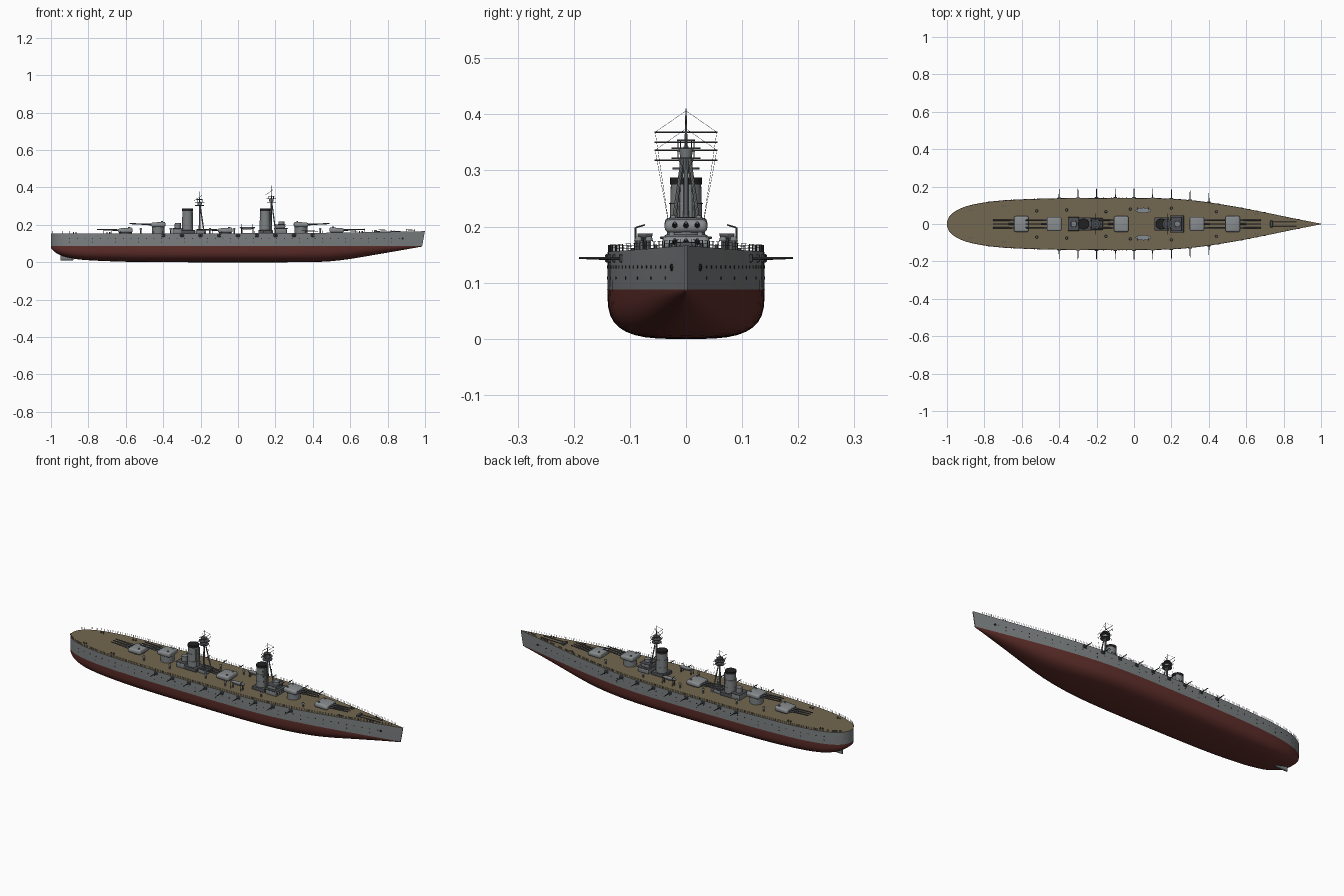
import bpy, bmesh, math
from mathutils import Vector, Matrix

if "Cube" in bpy.data.objects:
    bpy.data.objects.remove(bpy.data.objects["Cube"])


def mat(name, r, g, b):
    m = bpy.data.materials.new(name)
    m.diffuse_color = (r, g, b, 1)
    m.use_nodes = True
    m.node_tree.nodes["Principled BSDF"].inputs["Base Color"].default_value = m.diffuse_color
    return m


GREY = mat("hull grey", 0.2, 0.215, 0.22)
LIGHT = mat("turret grey", 0.25, 0.265, 0.275)
DARK = mat("dark grey", 0.075, 0.08, 0.088)
BLACK = mat("soot black", 0.015, 0.015, 0.016)
RED = mat("antifouling red", 0.115, 0.028, 0.024)
WOOD = mat("deck wood", 0.17, 0.135, 0.08)


def finish(bm, name, *mats):
    bmesh.ops.recalc_face_normals(bm, faces=bm.faces)
    me = bpy.data.meshes.new(name)
    bm.to_mesh(me)
    bm.free()
    for m in mats:
        me.materials.append(m)
    ob = bpy.data.objects.new(name, me)
    bpy.context.collection.objects.link(ob)
    bpy.ops.object.select_all(action='DESELECT')
    ob.select_set(True)
    bpy.context.view_layer.objects.active = ob
    bpy.ops.object.shade_smooth_by_angle(angle=math.radians(35))
    return ob


def box(bm, lo, hi, bevel=0.0, seg=2):
    lo, hi = Vector(lo), Vector(hi)
    M = Matrix.Translation((lo + hi) / 2) @ Matrix.Diagonal((*(hi - lo), 1))
    vs = bmesh.ops.create_cube(bm, size=1, matrix=M)["verts"]
    if bevel:
        es = list({e for v in vs for e in v.link_edges})
        bmesh.ops.bevel(bm, geom=es, offset=bevel, segments=seg, affect='EDGES', profile=0.5)


def rod(bm, a, b, r1, r2=None, n=6):
    a, b = Vector(a), Vector(b)
    d = b - a
    M = Matrix.Translation((a + b) / 2) @ d.to_track_quat('Z', 'Y').to_matrix().to_4x4()
    bmesh.ops.create_cone(bm, cap_ends=True, segments=n, radius1=r1,
                          radius2=r1 if r2 is None else r2, depth=d.length, matrix=M)


def disc(bm, x, y, z0, z1, r1, r2=None, n=24):
    rod(bm, (x, y, z0), (x, y, z1), r1, r2, n)


def curve(pts):
    # smooth function through a few (x, value) points
    def slope(i):
        a, b = pts[max(i - 1, 0)], pts[min(i + 1, len(pts) - 1)]
        return (b[1] - a[1]) / (b[0] - a[0])

    def f(x):
        i = 0
        while i < len(pts) - 2 and x > pts[i + 1][0]:
            i += 1
        (x0, y0), (x1, y1) = pts[i], pts[i + 1]
        h = x1 - x0
        t = min(max((x - x0) / h, 0), 1)
        return (y0 * (1 + 2 * t) * (1 - t) ** 2 + y1 * t * t * (3 - 2 * t)
                + slope(i) * h * t * (1 - t) ** 2 - slope(i + 1) * h * t * t * (1 - t))
    return f


beam = curve([(-1, .012), (-.99, .036), (-.97, .058), (-.93, .082), (-.87, .102), (-.75, .122),
              (-.55, .134), (-.3, .139), (.1, .139), (.3, .128), (.5, .1), (.7, .062), (.985, .002)])
keel = curve([(-1, .075), (-.98, .055), (-.94, .034), (-.86, .016), (-.7, .006), (-.5, .001),
              (.4, .001), (.55, .011), (.75, .043), (.985, .084)])
sheer = curve([(-1, .155), (0, .155), (.5, .158), (.985, .166)])
WL = 0.088

# hull: lofted sections, red below the waterline, wooden deck on top
bm = bmesh.new()
xs = [-1, -.997, -.99, -.98, -.97, -.95, -.93, -.9, -.87] + [-.83 + i * .055 for i in range(33)] + [.985]
rings = []
for x in xs:
    hb, k, top = beam(x), keel(x), sheer(x)
    n = 3.3 - 1.3 * min(max((x - .3) / .6, 0), 1)
    half = [(hb * .995, top), (hb, WL)]
    for i in range(1, 10):
        a = math.pi / 2 * i / 9
        half.append((hb * max(math.cos(a), 0) ** (2 / n) if i < 9 else 0,
                     WL - (WL - k) * math.sin(a) ** (2 / n)))
    loop = half + [(-y, z) for y, z in reversed(half[:-1])]
    rake = .014 * min(max((x - .85) / .135, 0), 1)
    rings.append([bm.verts.new((x + rake * max(z - WL, 0) / .078, y, z)) for y, z in loop])
for r, s in zip(rings, rings[1:]):
    for j in range(len(r)):
        q = (j + 1) % len(r)
        f = bm.faces.new((r[j], r[q], s[q], s[j]))
        f.material_index = 2 if q == 0 else (0 if j in (0, len(r) - 2) else 1)
for r in (rings[0], rings[-1]):
    bm.faces.new([r[0], r[1], r[-2], r[-1]])
    bm.faces.new(r[1:-1]).material_index = 1
finish(bm, "hull", GREY, RED, WOOD)

# rudder
bm = bmesh.new()
box(bm, (-.95, -.004, .01), (-.88, .004, .06), .002, 1)
finish(bm, "rudder", GREY)

# portholes, hawse holes and hull casemate guns
ports, guns, mounts = bmesh.new(), bmesh.new(), bmesh.new()
for s in (-1, 1):
    for i in range(44):
        x = -.9 + i * .041
        for z in ((.128,) if i % 3 else (.128, .108)):
            y = beam(x) * (.9975 if z > .12 else .999)
            rod(ports, (x, s * (y - .003), z), (x, s * (y + .0008), z), .0028, n=8)
    y = beam(.88)
    rod(ports, (.88, s * (y - .003), .127), (.88, s * (y + .003), .127), .006, n=10)
    for i in range(9):
        x = -.4 + .1 * i
        y = beam(x)
        box(mounts, (x - .01, min(s * (y - .008), s * (y + .004)), .136),
            (x + .01, max(s * (y - .008), s * (y + .004)), .151), .002, 1)
        rod(guns, (x, s * y, .143), (x, s * (y + .05), .144), .0028, .0018, 8)
finish(ports, "portholes", BLACK)
finish(mounts, "casemate_mounts", DARK)
finish(guns, "casemate_guns", DARK)

# deck railing: posts and two wires
bm = bmesh.new()
rx = [-.99, -.97, -.94] + [-.9 + i * .045 for i in range(42)]
for s in (-1, 1):
    pts = [Vector((x, s * beam(x) * .985, sheer(x))) for x in rx]
    for p in pts:
        rod(bm, p, p + Vector((0, 0, .012)), .0008, n=4)
    for p, q in zip(pts, pts[1:]):
        for h in (.006, .0115):
            up = Vector((0, 0, h))
            rod(bm, p + up, q + up, .0004, n=3)
finish(bm, "deck_railing", DARK)


# triple gun turrets (x, base height, facing, half width)
def turret(name, x, z, d, w):
    b = bmesh.new()
    disc(b, x, 0, .15, z + .004, .034, n=32)
    finish(b, name + "_barbette", GREY)
    b = bmesh.new()
    box(b, (x - .039, -w, z), (x + .039, w, z + .027), .009, 3)
    for v in b.verts:  # roof slopes down toward the guns
        if v.co.z > z + .015:
            v.co.z -= max(d * (v.co.x - x), 0) * .12
    disc(b, x - d * .02, w * .6, z + .025, z + .031, .005, n=12)
    disc(b, x - d * .02, -w * .6, z + .025, z + .031, .005, n=12)
    finish(b, name + "_house", LIGHT)
    b = bmesh.new()
    for y in (-.02, 0, .02):
        rod(b, (x + d * .034, y, z + .013), (x + d * .07, y, z + .0145), .0052, .0045, 12)
        rod(b, (x + d * .07, y, z + .0145), (x + d * .152, y, z + .0175), .004, .0027, 12)
    finish(b, name + "_guns", DARK)


turret("fore_turret", .528, .159, 1, .042)
turret("fore_upper_turret", .337, .189, 1, .038)
turret("middle_turret", -.068, .158, -1, .042)
turret("aft_upper_turret", -.427, .189, -1, .038)
turret("aft_turret", -.602, .158, -1, .042)

# funnels with soot caps, base casings and steam pipes
for name, x in (("fore", .145), ("aft", -.27)):
    b = bmesh.new()
    disc(b, x, 0, .15, .277, .031, .027, 32)
    for z in (.2, .24):
        disc(b, x, 0, z, z + .002, .0305, n=32)
    for s in (-1, 1):
        rod(b, (x + .028, s * .014, .15), (x + .026, s * .013, .27), .003, n=8)
    finish(b, name + "_funnel", GREY)
    b = bmesh.new()
    disc(b, x, 0, .275, .287, .0285, n=32)
    finish(b, name + "_funnel_cap", BLACK)
    b = bmesh.new()
    box(b, (x - .036, -.036, .15), (x + .042, .036, .172), .004)
    finish(b, name + "_funnel_casing", DARK)

# bridge and aft control house
b = bmesh.new()
box(b, (.195, -.043, .15), (.262, .043, .178), .005)
box(b, (.2, -.034, .182), (.252, .034, .2), .004)
box(b, (-.35, -.035, .15), (-.298, .035, .18), .005)
box(b, (-.225, -.028, .15), (-.17, .028, .172), .004)
finish(b, "bridge_houses", GREY)
b = bmesh.new()
box(b, (.192, -.046, .178), (.266, .046, .182), .001, 1)
box(b, (.197, -.038, .2), (.256, .038, .203), .001, 1)
box(b, (-.353, -.037, .18), (-.295, .037, .183), .001, 1)
box(b, (-.228, -.031, .172), (-.167, .031, .175), .001, 1)
finish(b, "bridge_decks", DARK)
b = bmesh.new()
disc(b, .232, 0, .2, .217, .017, .016)
disc(b, -.322, 0, .18, .209, .017, .016)
finish(b, "conning_towers", GREY)
b = bmesh.new()
for i in range(-2, 3):
    rod(b, (.25, i * .012, .192), (.2528, i * .012, .192), .003, n=8)
    rod(b, (.26, i * .016, .167), (.2628, i * .016, .167), .004, n=10)
finish(b, "bridge_windows", BLACK)


# tripod masts with fighting tops, yards and rigging
def mast(name, x, top, plat):
    b = bmesh.new()
    rod(b, (x, 0, .15), (x, 0, plat), .0055, .004, 10)
    rod(b, (x, 0, plat), (x, 0, top), .0028, .001, 8)
    for s in (-1, 1):
        rod(b, (x + .025, s * .03, .15), (x, s * .004, plat - .005), .0035, .003, 8)
    disc(b, x, 0, plat - .022, plat - .006, .01, .013)
    finish(b, name, GREY)
    b = bmesh.new()
    disc(b, x, 0, plat - .024, plat - .021, .024)
    disc(b, x, 0, plat - .006, plat - .003, .026)
    disc(b, x, 0, plat + .008, plat + .011, .016)
    for i in range(8):
        a = math.tau * i / 8
        c, s = math.cos(a), math.sin(a)
        rod(b, (x + .014 * c, .014 * s, plat - .004), (x + .014 * c, .014 * s, plat + .009), .0009, n=4)
    finish(b, name + "_platforms", DARK)
    b = bmesh.new()
    for z in (top - .042, top - .06):
        rod(b, (x, -.056, z), (x, .056, z), .0011, n=6)
    for s in (-1, 1):
        rod(b, (x, s * .055, top - .042), (x, s * .03, .2), .0004, n=3)
        rod(b, (x, s * .055, top - .042), (x, 0, top - .004), .0004, n=3)
    rod(b, (x - .03, 0, top - .05), (x + .012, 0, top - .02), .001, n=5)
    finish(b, name + "_rigging", DARK)


mast("fore_mast", .178, .41, .344)
mast("aft_mast", -.205, .378, .326)

# boats on cradles with davits
b, c = bmesh.new(), bmesh.new()
for s in (-1, 1):
    M = Matrix.Translation((.05, s * .073, .188)) @ Matrix.Diagonal((.042, .014, .014, 1))
    vs = bmesh.ops.create_uvsphere(b, u_segments=20, v_segments=10, radius=1, matrix=M)["verts"]
    for v in vs:
        v.co.z = min(v.co.z, .188)
    for x in (.02, .08):
        rod(c, (x, s * .073, .15), (x, s * .073, .18), .003, n=8)
        rod(c, (x, s * .09, .15), (x, s * .09, .198), .0014, n=6)
        rod(c, (x, s * .09, .198), (x, s * .073, .203), .0014, n=6)
finish(b, "ship_boats", LIGHT)
finish(c, "boat_davits", DARK)

# ventilators, bollards and capstan
b, c = bmesh.new(), bmesh.new()
for s in (-1, 1):
    for x, y in ((.44, .066), (.2, .085), (-.02, .08), (-.15, .066), (-.36, .075), (-.52, .07)):
        disc(b, x, s * y, .15, .176, .004, n=10)
        disc(b, x, s * y, .174, .182, .0075, .005, 12)
    for x in (.82, .65, -.7, -.88):
        for dx in (0, .014):
            disc(c, x + dx, s * beam(x) * .75, sheer(x) - .003, sheer(x) + .007, .0035, n=10)
    rod(c, (.735, s * .012, .164), (.87, s * .011, .166), .0016, n=5)
box(c, (.728, -.018, .158), (.742, .018, .172), .003)
finish(b, "ventilators", GREY)
finish(c, "deck_fittings", DARK)
